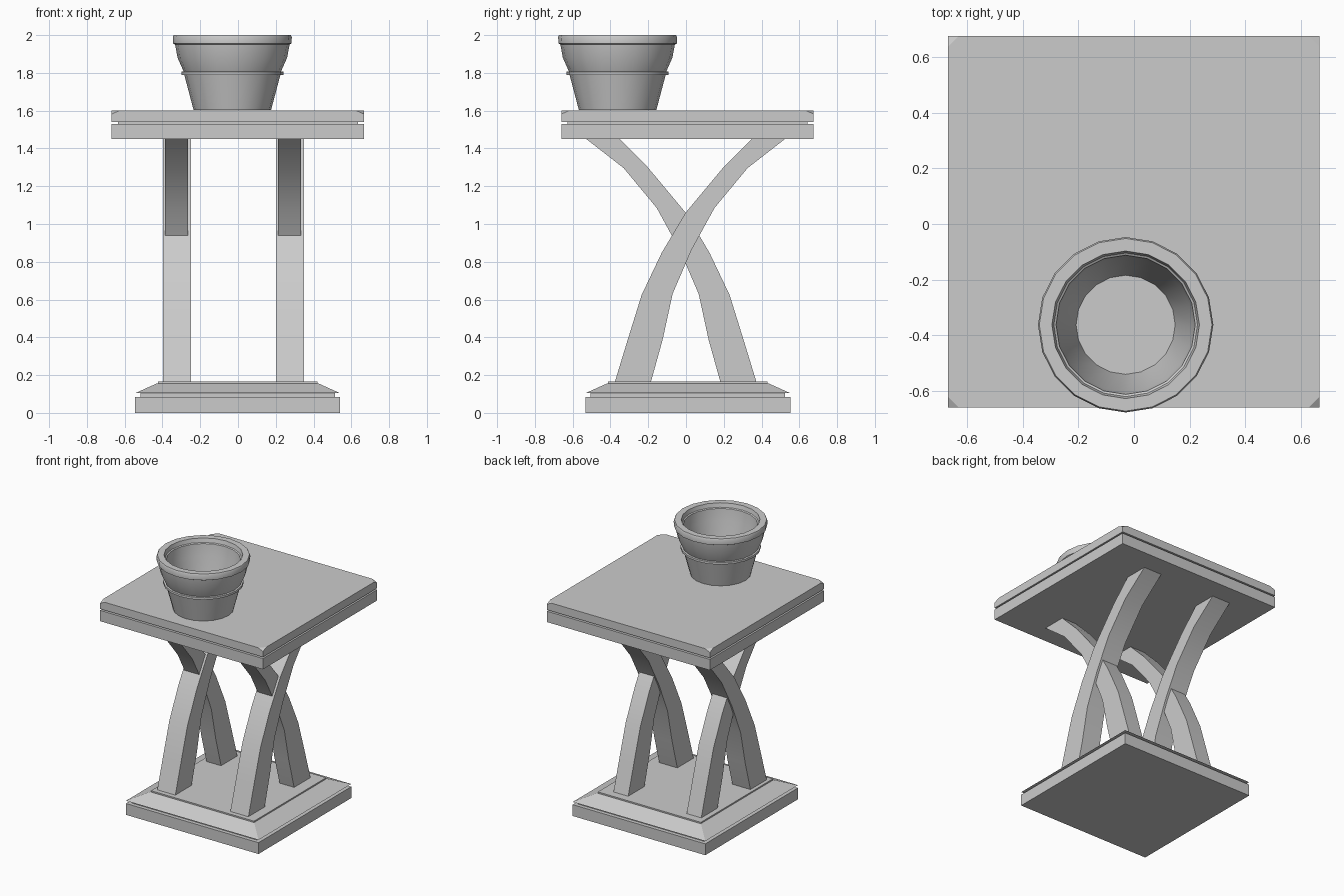
import bpy, bmesh
from math import radians
from mathutils import Vector, Matrix

cube = bpy.data.objects.get("Cube")
if cube:
    bpy.data.objects.remove(cube, do_unlink=True)

# Single stone colour
stone = bpy.data.materials.new("light grey stone")
stone.use_nodes = True
grey = (0.6, 0.6, 0.6, 1)
stone.diffuse_color = grey
stone.node_tree.nodes["Principled BSDF"].inputs["Base Color"].default_value = grey


def finish(name, bm, location=(0, 0, 0), smooth=False):
    bmesh.ops.recalc_face_normals(bm, faces=bm.faces)
    mesh = bpy.data.meshes.new(name)
    bm.to_mesh(mesh)
    bm.free()
    mesh.materials.append(stone)
    obj = bpy.data.objects.new(name, mesh)
    bpy.context.collection.objects.link(obj)
    obj.location = location
    if smooth:
        bpy.ops.object.select_all(action='DESELECT')
        obj.select_set(True)
        bpy.context.view_layer.objects.active = obj
        bpy.ops.object.shade_smooth_by_angle(angle=radians(30))
    return obj


def square_stack(profile):
    """Square rings (half width, height) joined into a capped moulding."""
    bm = bmesh.new()
    rings = [[bm.verts.new((sx * h, sy * h, z))
              for sx, sy in ((-1, -1), (1, -1), (1, 1), (-1, 1))] for h, z in profile]
    for a, b in zip(rings, rings[1:]):
        for i in range(4):
            j = (i + 1) % 4
            bm.faces.new((a[i], a[j], b[j], b[i]))
    bm.faces.new(rings[0])
    bm.faces.new(rings[-1])
    return bm


# Plinth: slab, shadow groove, sloped moulding and raised step
base = square_stack([(0.543, 0), (0.543, 0.084), (0.515, 0.084), (0.515, 0.104),
                     (0.543, 0.104), (0.43, 0.155), (0.422, 0.155), (0.422, 0.165)])
finish("base", base, (-0.002, 0.01, 0))

# Table top with a groove and clipped upper corners
half, top_z, clip, drop = 0.668, 1.6, 0.04, 0.018
top = square_stack([(half, 1.45), (half, 1.53), (0.635, 1.53), (0.635, 1.541),
                    (half, 1.541), (half, top_z)])
for sx in (-1, 1):
    for sy in (-1, 1):
        normal = Vector((sx / clip, sy / clip, 1 / drop)).normalized()
        cut = bmesh.ops.bisect_plane(
            top, geom=top.verts[:] + top.edges[:] + top.faces[:],
            plane_co=(sx * (half - clip), sy * half, top_z), plane_no=normal, clear_outer=True)
        edges = [e for e in cut["geom_cut"] if isinstance(e, bmesh.types.BMEdge)]
        bmesh.ops.contextual_create(top, geom=edges)
finish("table_top", top, (-0.001, 0.008, 0))

# Curved legs: paired outline points (y of outer edge, z, y of inner edge, z)
LEG = [(-0.376, 0.16, -0.185, 0.16), (-0.307, 0.386, -0.122, 0.386),
       (-0.233, 0.624, -0.069, 0.63), (-0.127, 0.847, 0.03, 0.86),
       (0, 1.06, 0.153, 1.085), (0.206, 1.307, 0.328, 1.296), (0.35, 1.45, 0.526, 1.45)]


def leg(name, x, width, lean):
    bm = bmesh.new()
    rings = []
    for ya, za, yb, zb in LEG:
        rings.append([bm.verts.new(p) for p in (
            (-width / 2, lean * ya, za), (width / 2, lean * ya, za),
            (width / 2, lean * yb, zb), (-width / 2, lean * yb, zb))])
    for a, b in zip(rings, rings[1:]):
        for i in range(4):
            j = (i + 1) % 4
            bm.faces.new((a[i], a[j], b[j], b[i]))
    bm.faces.new(rings[0])
    bm.faces.new(rings[-1])
    finish(name, bm, (x, -0.002, 0), smooth=True)


for side, x in (("right", -0.324), ("left", 0.275)):
    leg("front_leg_" + side, x, 0.148, 1)
    leg("back_leg_" + side, x - 0.002, 0.12, -1)

# Flower pot: closed outline (radius, height) spun around its axis
POT = [(0, 0.003), (0.205, 0.003), (0.254, 0.188), (0.27, 0.19), (0.27, 0.206),
       (0.258, 0.208), (0.29, 0.28), (0.303, 0.35), (0.313, 0.355), (0.315, 0.39),
       (0.31, 0.4), (0.265, 0.4), (0.258, 0.37), (0.25, 0.365), (0.24, 0.28),
       (0.178, 0.02), (0, 0.02)]
pot = bmesh.new()
points = [pot.verts.new((0, -r, z)) for r, z in POT]
outline = [pot.edges.new(pair) for pair in zip(points, points[1:])]
bmesh.ops.spin(pot, geom=points + outline, cent=(0, 0, 0), axis=(0, 0, 1),
               angle=radians(360), steps=20)
bmesh.ops.remove_doubles(pot, verts=pot.verts, dist=0.0005)
finish("flower_pot", pot, (-0.03, -0.362, top_z), smooth=True)
